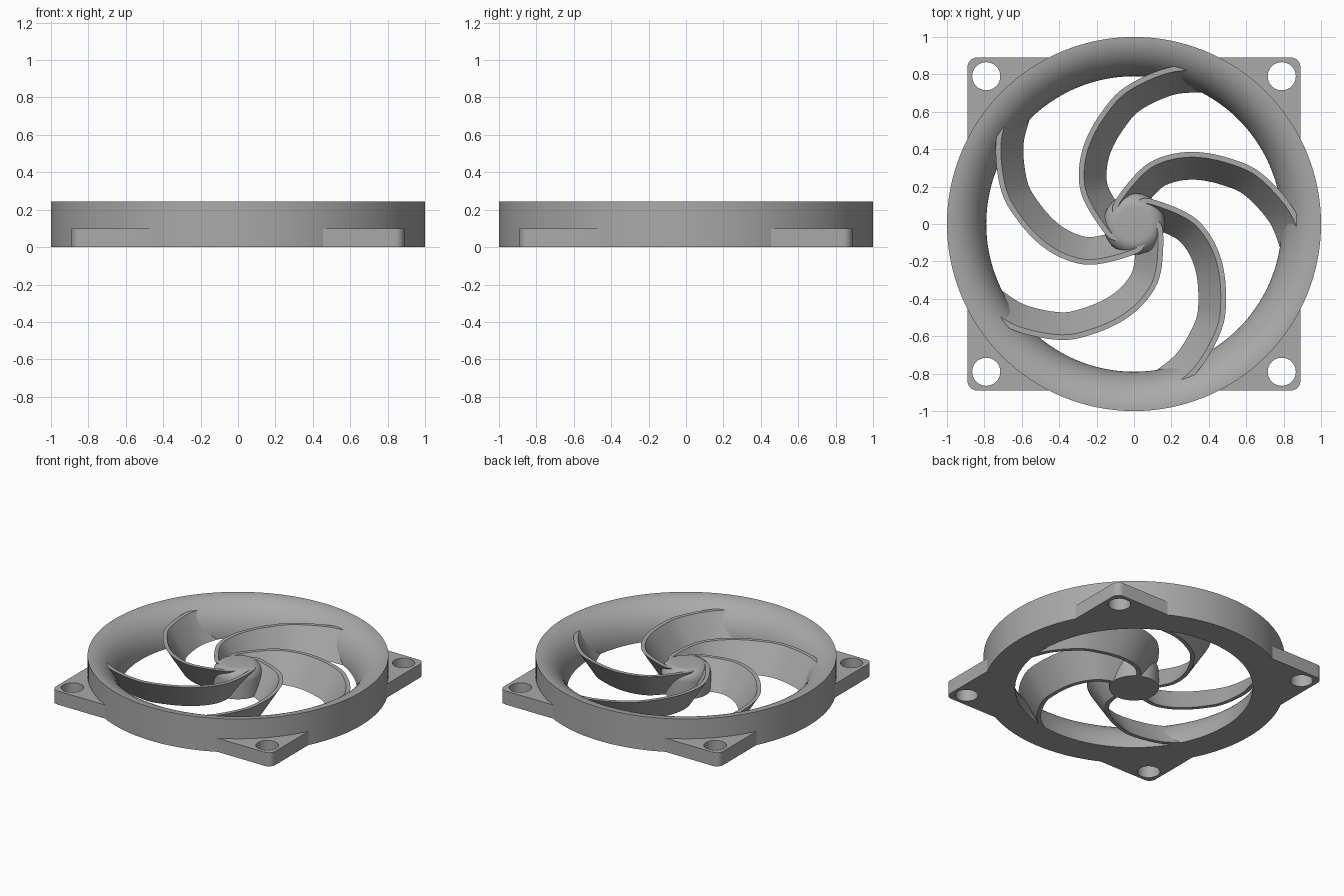
import bpy, bmesh, math
from mathutils import Vector

cube = bpy.data.objects.get("Cube")
if cube:
    bpy.data.objects.remove(cube, do_unlink=True)

grey = bpy.data.materials.new("plain grey")
grey.use_nodes = True
COLOUR = (0.4, 0.4, 0.4, 1)
grey.diffuse_color = COLOUR
grey.node_tree.nodes["Principled BSDF"].inputs["Base Color"].default_value = COLOUR


def finish(name, bm, smooth=True):
    """Turn a bmesh into a grey object with sharp edges kept."""
    bmesh.ops.recalc_face_normals(bm, faces=bm.faces)
    mesh = bpy.data.meshes.new(name)
    bm.to_mesh(mesh)
    bm.free()
    obj = bpy.data.objects.new(name, mesh)
    bpy.context.collection.objects.link(obj)
    mesh.materials.append(grey)
    if smooth:
        bpy.ops.object.select_all(action='DESELECT')
        obj.select_set(True)
        bpy.context.view_layer.objects.active = obj
        bpy.ops.object.shade_smooth_by_angle(angle=math.radians(35))
    return obj


def lathe(name, profile, steps):
    """Spin an (r, z) profile about the z axis."""
    bm = bmesh.new()
    verts = [bm.verts.new((r, 0, z)) for r, z in profile]
    edges = [bm.edges.new(pair) for pair in zip(verts, verts[1:])]
    bmesh.ops.spin(bm, geom=verts + edges, axis=(0, 0, 1), cent=(0, 0, 0),
                   angle=math.tau, steps=steps, use_merge=False)
    bmesh.ops.remove_doubles(bm, verts=bm.verts, dist=1e-4)
    return finish(name, bm)


def arc(cr, cz, a, b, start, end, count):
    """Points on an elliptical arc, angles in degrees."""
    angles = [math.radians(start + (end - start) * i / count) for i in range(count + 1)]
    return [(cr + a * math.cos(t), cz + b * math.sin(t)) for t in angles]


# Shroud ring with a bell-mouth inner wall
HEIGHT, INNER = 0.245, 0.79
bell = arc(1, 0, 1 - INNER, HEIGHT, 180, 90, 20)
lathe("shroud_ring", bell + [(1, 0), bell[0]], 128)

# Hub with a rounded top edge
lathe("hub", [(0, 0), (0.165, 0)] + arc(0.09, 0.125, 0.075, 0.075, 0, 90, 8) + [(0, 0.2)], 48)

# Mounting plate: rounded square, bored out and drilled at the corners
bm = bmesh.new()
bmesh.ops.create_cube(bm, size=1)
bmesh.ops.scale(bm, vec=(1.78, 1.78, 0.1), verts=bm.verts)
bmesh.ops.translate(bm, vec=(0, 0, 0.05), verts=bm.verts)
uprights = [e for e in bm.edges if abs(e.verts[0].co.z - e.verts[1].co.z) > 0.05]
bmesh.ops.bevel(bm, geom=uprights, offset=0.05, segments=8, profile=0.5, affect='EDGES')
plate = finish("mounting_plate", bm, smooth=False)

bm = bmesh.new()
holes = [(x, y, 0.075) for x in (-0.79, 0.79) for y in (-0.79, 0.79)]
for x, y, r in holes + [(0, 0, 0.86)]:
    made = bmesh.ops.create_cone(bm, cap_ends=True, segments=64, radius1=r, radius2=r, depth=1)
    bmesh.ops.translate(bm, vec=(x, y, 0), verts=made["verts"])
cutter = finish("hole_cutter", bm, smooth=False)
cutter.hide_render = True
cut = plate.modifiers.new("holes", 'BOOLEAN')
cut.operation, cut.solver, cut.object = 'DIFFERENCE', 'EXACT', cutter
bpy.ops.object.select_all(action='DESELECT')
plate.select_set(True)
bpy.context.view_layer.objects.active = plate
bpy.ops.object.modifier_apply(modifier="holes")
bpy.data.objects.remove(cutter, do_unlink=True)
bpy.ops.object.shade_smooth_by_angle(angle=math.radians(35))


# Blades: a leaning strip swept along a spiral of (radius, degrees)
SPIRAL = [(0.12, 160), (0.16, 130), (0.295, 83), (0.4, 65.5), (0.507, 49.4),
          (0.62, 34.5), (0.733, 21.8), (0.855, 5.8), (0.95, -8)]
TOP, THICK, LEAN = 0.192, 0.028, 0.12


def spline(points, per_span):
    """Catmull-Rom curve through the points."""
    p = [2 * points[0] - points[1]] + points + [2 * points[-1] - points[-2]]
    out = []
    for a, b, c, d in zip(p, p[1:], p[2:], p[3:]):
        for i in range(per_span):
            t = i / per_span
            out.append(0.5 * (2 * b + (c - a) * t + (2 * a - 5 * b + 4 * c - d) * t ** 2
                              + (3 * b - a - 3 * c + d) * t ** 3))
    return out + [points[-1]]


def blade(name, turn):
    path = spline([Vector((r * math.cos(math.radians(d + turn)),
                           r * math.sin(math.radians(d + turn)))) for r, d in SPIRAL], 6)
    bm = bmesh.new()
    rows = []
    for i, p in enumerate(path):
        tangent = (path[min(i + 1, len(path) - 1)] - path[max(i - 1, 0)]).normalized()
        inward = Vector((tangent.y, -tangent.x))
        section = [(0, TOP), (THICK, TOP), (THICK + LEAN, 0), (LEAN, 0)]
        rows.append([bm.verts.new((*(p + inward * s), z)) for s, z in section])
    for a, b in zip(rows, rows[1:]):
        for k in range(4):
            n = (k + 1) % 4
            bm.faces.new((a[k], a[n], b[n], b[k]))
    bm.faces.new(rows[0])
    bm.faces.new(rows[-1])
    finish(name, bm)


for n in range(5):
    blade(f"blade_{n + 1}", 72 * n)
